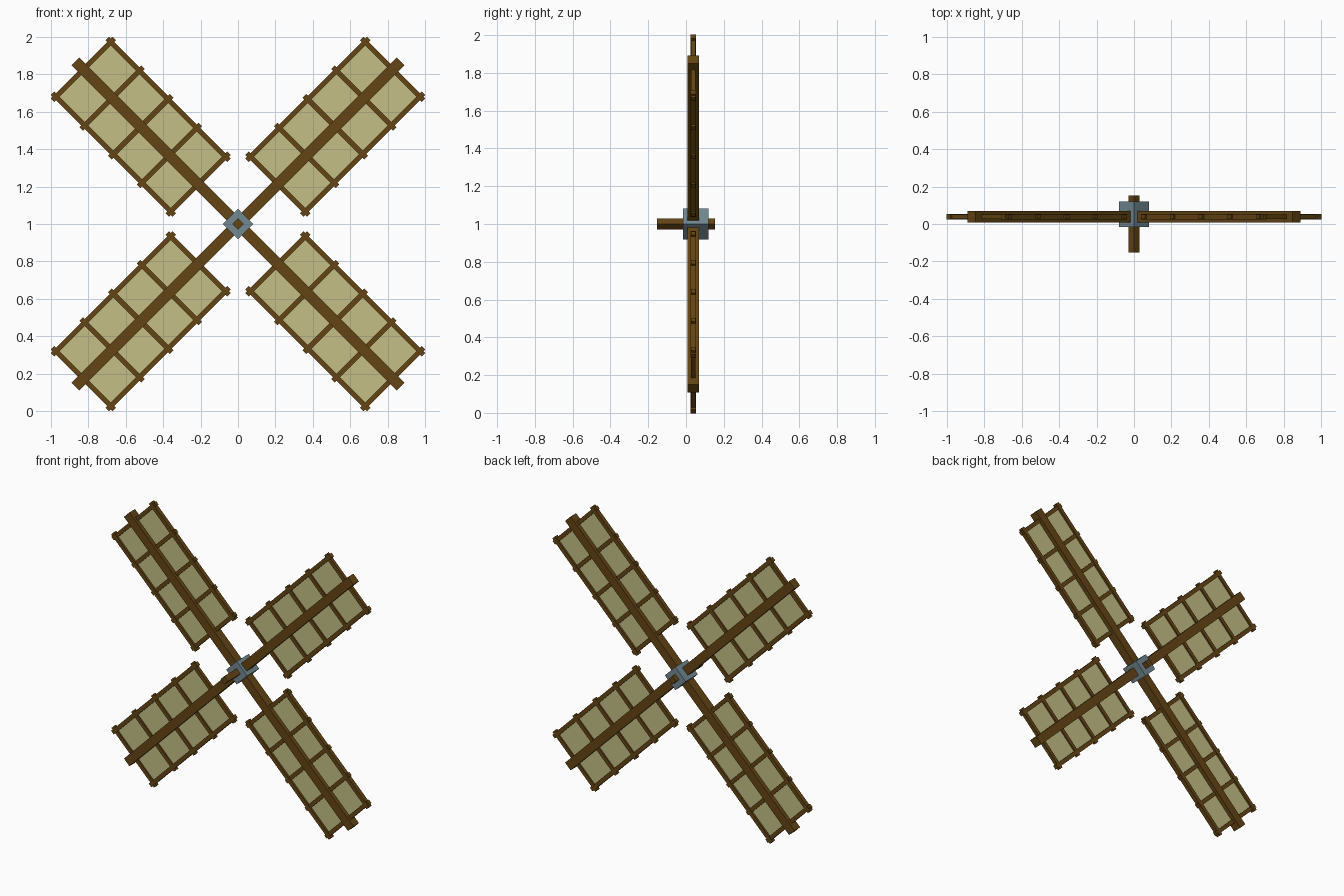
import bpy, bmesh
from math import radians
from mathutils import Matrix, Vector

if "Cube" in bpy.data.objects:
    bpy.data.objects.remove(bpy.data.objects["Cube"])


def material(name, colour):
    m = bpy.data.materials.new(name)
    m.diffuse_color = colour
    m.use_nodes = True
    m.node_tree.nodes["Principled BSDF"].inputs["Base Color"].default_value = m.diffuse_color
    return m


WOOD = material("wood", (0.13, 0.06, 0.007, 1))
CLOTH = material("cloth", (0.55, 0.52, 0.24, 1))
IRON = material("iron", (0.17, 0.25, 0.29, 1))

CENTRE_Z = 1.0
SAIL_Y = 0.038


def add_object(name, boxes, mat, angle):
    """Boxes (centre, size) in one mesh, turned about the axle."""
    bm = bmesh.new()
    for centre, size in boxes:
        bmesh.ops.create_cube(bm, size=1, matrix=Matrix.Translation(Vector(centre)) @ Matrix.Diagonal((*size, 1)))
    me = bpy.data.meshes.new(name)
    bm.to_mesh(me)
    bm.free()
    me.materials.append(mat)
    ob = bpy.data.objects.new(name, me)
    ob.matrix_world = Matrix.Translation((0, 0, CENTRE_Z)) @ Matrix.Rotation(radians(angle), 4, 'Y')
    bpy.context.collection.objects.link(ob)
    return ob


# Hub block and axle, both square and turned on edge
add_object("hub", [((0, 0.052, 0), (0.115, 0.134, 0.115))], IRON, 45)
add_object("axle", [((0, 0, 0), (0.042, 0.306, 0.042))], WOOD, 45)

INNER, OUTER, HALF_W = 0.302, 1.169, 0.207
LENGTH = OUTER - INNER
MID = (INNER + OUTER) / 2

for i in range(4):
    a = 45 + 90 * i
    # Main spar
    add_object(f"spar_{i + 1}", [((0.63, SAIL_Y, 0), (1.20, 0.062, 0.06))], WOOD, a)
    # Long side rails
    add_object(f"side_rails_{i + 1}",
               [((MID, SAIL_Y, s * HALF_W), (LENGTH + 0.054, 0.03, 0.028)) for s in (-1, 1)], WOOD, a)
    # Five crossbars
    add_object(f"crossbars_{i + 1}",
               [((INNER + LENGTH * k / 4, SAIL_Y, 0), (0.027, 0.024, 2 * HALF_W + 0.054)) for k in range(5)],
               WOOD, a)
    # Thin cloth sail
    add_object(f"sail_cloth_{i + 1}", [((MID, SAIL_Y, 0), (LENGTH, 0.004, 2 * HALF_W))], CLOTH, a)
